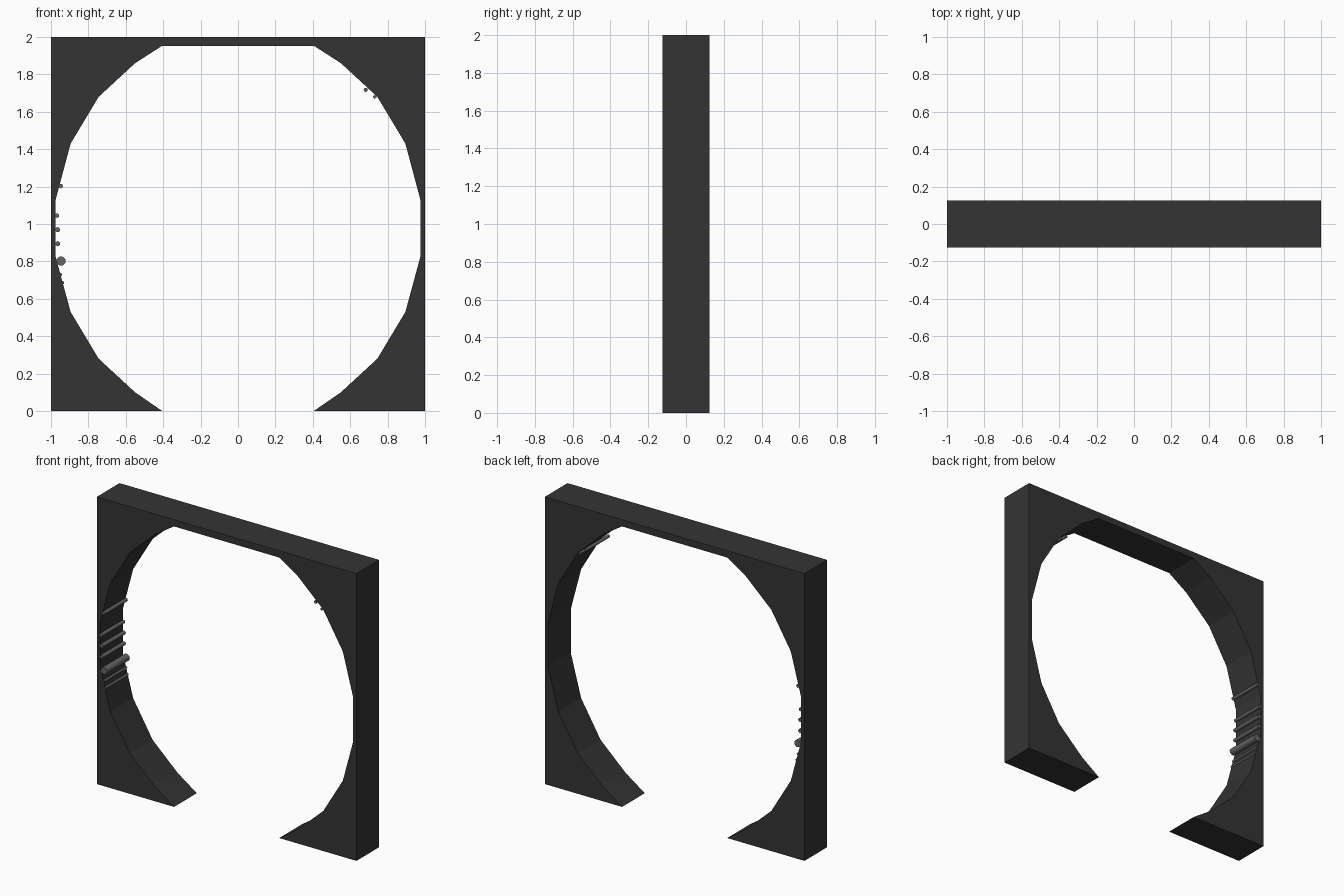
import bpy, bmesh, math

if "Cube" in bpy.data.objects:
    bpy.data.objects.remove(bpy.data.objects["Cube"])

HALF = 0.125  # half the wall depth


def material(name, v):
    m = bpy.data.materials.new(name)
    m.diffuse_color = (v, v, v, 1)
    m.use_nodes = True
    m.node_tree.nodes["Principled BSDF"].inputs["Base Color"].default_value = m.diffuse_color
    return m


def extrude_profile(name, points, half, mat):
    """Extrude an x-z outline along y, centred on y = 0."""
    bm = bmesh.new()
    face = bm.faces.new([bm.verts.new((x, -half, z)) for x, z in points])
    out = bmesh.ops.extrude_face_region(bm, geom=[face])
    verts = [g for g in out["geom"] if isinstance(g, bmesh.types.BMVert)]
    bmesh.ops.translate(bm, verts=verts, vec=(0, 2 * half, 0))
    bmesh.ops.recalc_face_normals(bm, faces=bm.faces)
    mesh = bpy.data.meshes.new(name)
    bm.to_mesh(mesh)
    bm.free()
    mesh.materials.append(mat)
    obj = bpy.data.objects.new(name, mesh)
    bpy.context.collection.objects.link(obj)
    return obj


dark = material("dark grey wall", 0.034)
grey = material("grey pipe", 0.13)

# Wall frame: square outside, faceted tunnel opening inside
opening = [(0.405, 0), (0.55, 0.10), (0.745, 0.28), (0.895, 0.53), (0.975, 0.825),
           (0.975, 1.13), (0.895, 1.43), (0.745, 1.68), (0.55, 1.86), (0.405, 1.953)]
outline = opening + [(-x, z) for x, z in reversed(opening)]
outline += [(-1, 0), (-1, 2), (1, 2), (1, 0)]
extrude_profile("wall_frame", outline, HALF, dark)

# Pipes running along the tunnel wall: x, z, radius
pipes = [(-0.948, 1.203, 0.012), (-0.968, 1.045, 0.012), (-0.964, 0.97, 0.013),
         (-0.964, 0.895, 0.013), (-0.946, 0.802, 0.025), (-0.948, 0.73, 0.008),
         (-0.937, 0.686, 0.008), (0.683, 1.717, 0.011), (0.731, 1.68, 0.009)]
for i, (x, z, r) in enumerate(pipes):
    ring = [(x + r * math.cos(math.tau * k / 12), z + r * math.sin(math.tau * k / 12))
            for k in range(12)]
    pipe = extrude_profile(f"pipe_{i + 1}", ring, HALF - 0.0005, grey)
    bpy.ops.object.select_all(action="DESELECT")
    pipe.select_set(True)
    bpy.context.view_layer.objects.active = pipe
    bpy.ops.object.shade_smooth_by_angle(angle=math.radians(40))
